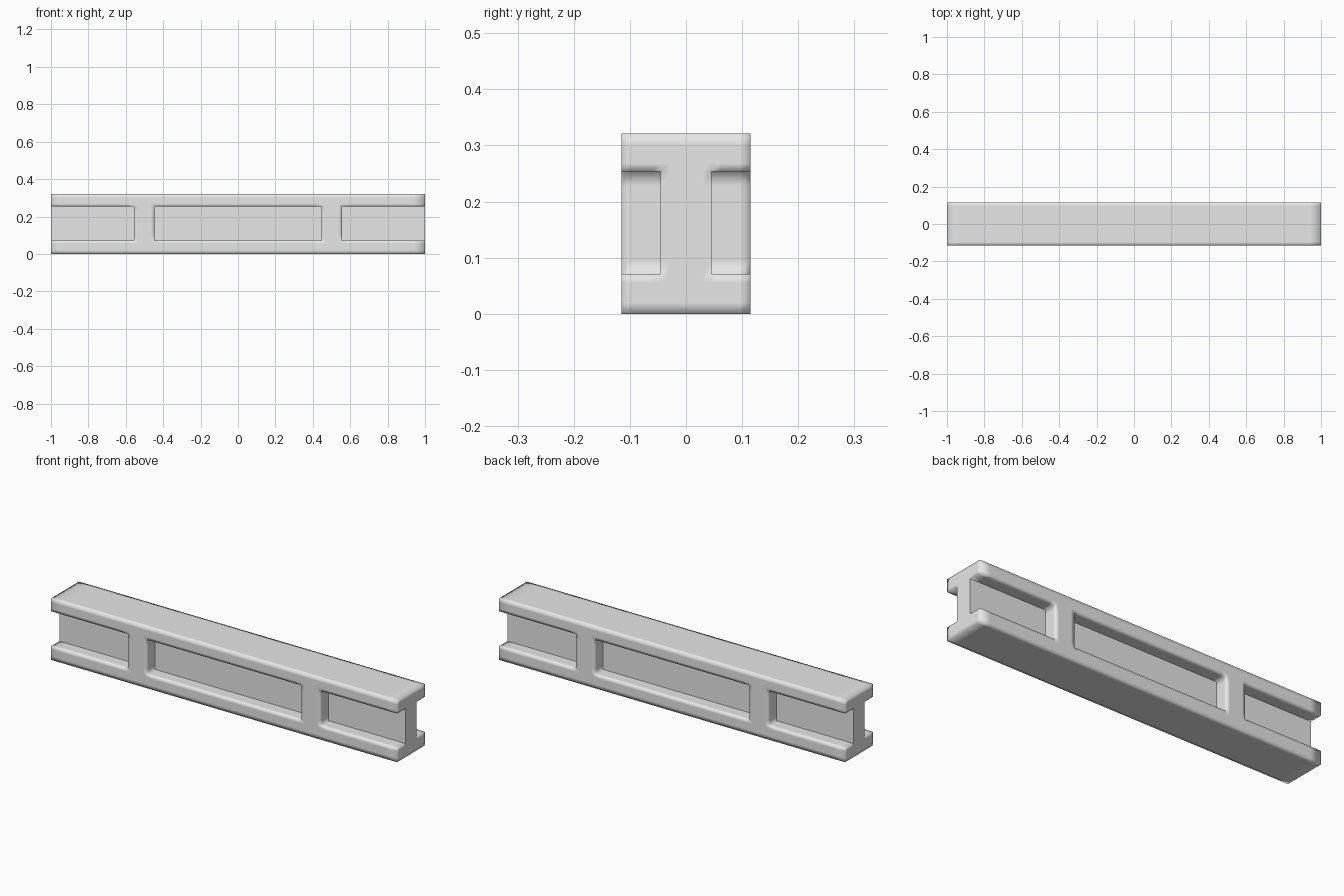
import bpy
import bmesh
from itertools import product

cube = bpy.data.objects.get("Cube")
if cube:
    bpy.data.objects.remove(cube, do_unlink=True)

WEB = 0.045               # half thickness of the web
POCKET_Z = (0.071, 0.254)  # clear height between the flanges
STIFF = (0.447, 0.556)     # inner and outer side of each stiffener


def mirrored(values):
    return sorted({s * v for v in values for s in (-1, 1)})


# Section lines, including support loops close to the edges
xs = mirrored([0.42, STIFF[0], 0.465, 0.538, STIFF[1], 0.585, 0.94, 1.0])
ys = mirrored([0.03, WEB, 0.062, 0.097, 0.115])
zs = [0, 0.02, 0.055, POCKET_Z[0], 0.095, 0.228, POCKET_Z[1], 0.268, 0.3, 0.321]
axes = (xs, ys, zs)


def solid(cell):
    """True when a block of the section grid belongs to the beam."""
    if any(i < 0 or i >= len(a) - 1 for i, a in zip(cell, axes)):
        return False
    x, y, z = ((a[i] + a[i + 1]) / 2 for i, a in zip(cell, axes))
    flange = not POCKET_Z[0] < z < POCKET_Z[1]
    return flange or abs(y) < WEB or STIFF[0] < abs(x) < STIFF[1]


# Beam skin: one quad wherever a solid block meets open space
bm = bmesh.new()
verts = {}


def vert(key):
    if key not in verts:
        verts[key] = bm.verts.new([a[i] for a, i in zip(axes, key)])
    return verts[key]


for cell in product(*(range(len(a) - 1) for a in axes)):
    if not solid(cell):
        continue
    for axis, step in product(range(3), (0, 1)):
        beyond = list(cell)
        beyond[axis] += 2 * step - 1
        if solid(beyond):
            continue
        u, v = (axis + 1) % 3, (axis + 2) % 3
        loop = []
        for du, dv in ((0, 0), (1, 0), (1, 1), (0, 1)):
            corner = list(cell)
            corner[axis] += step
            corner[u] += du
            corner[v] += dv
            loop.append(vert(tuple(corner)))
        bm.faces.new(loop if step else loop[::-1])

bm.normal_update()


def pocket_floor(face):
    return abs(face.normal.y) > 0.9 and abs(face.calc_center_median().y) < WEB + 0.01


# Soft shading everywhere, with a crisp line around each pocket floor
for face in bm.faces:
    face.smooth = True
for edge in bm.edges:
    floors = [pocket_floor(f) for f in edge.link_faces]
    edge.smooth = all(floors) or not any(floors)

mesh = bpy.data.meshes.new("beam")
bm.to_mesh(mesh)
bm.free()
beam = bpy.data.objects.new("beam", mesh)
bpy.context.collection.objects.link(beam)

# Plain grey finish
grey = bpy.data.materials.new("light grey")
grey.use_nodes = True
colour = (0.8, 0.8, 0.8, 1)
grey.diffuse_color = colour
grey.node_tree.nodes["Principled BSDF"].inputs["Base Color"].default_value = colour
mesh.materials.append(grey)
